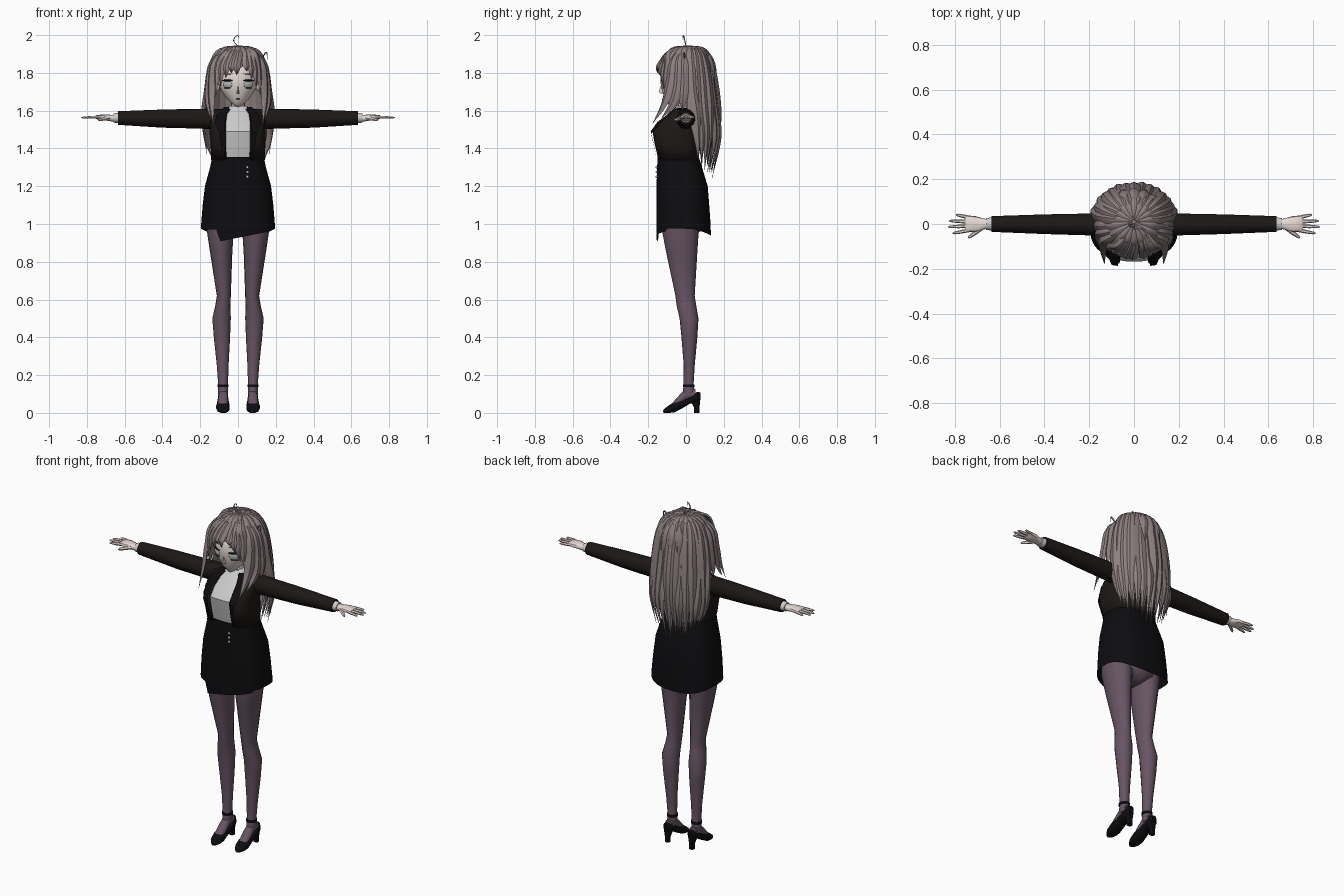
import bpy, bmesh, math, random
from mathutils import Vector as V, Matrix
random.seed(4)

def mat(name, *c):
    m = bpy.data.materials.new(name)
    m.diffuse_color = (*c, 1)
    return m

SKIN = mat("skin", .80, .70, .66)
HAIR = mat("hair", .27, .215, .22)
COAT = mat("dark_cloth", .012, .009, .008)
BLACK = mat("black_cloth", .004, .004, .005)
WHITE = mat("white_cloth", .68, .68, .68)
TIGHTS = mat("tights", .135, .09, .125)
EYE = mat("eye_grey", .42, .45, .44)

def finish(bm, name, m, mirror=False, angle=40):
    bmesh.ops.remove_doubles(bm, verts=bm.verts, dist=1e-5)
    bmesh.ops.recalc_face_normals(bm, faces=bm.faces)
    me = bpy.data.meshes.new(name)
    bm.to_mesh(me)
    bm.free()
    me.materials.append(m)
    for p in me.polygons:
        p.use_smooth = True
    me.set_sharp_from_angle(angle=math.radians(angle))
    ob = bpy.data.objects.new(name, me)
    bpy.context.collection.objects.link(ob)
    if mirror:
        ob.modifiers.new("mirror", 'MIRROR')
    return ob

def bridge(bm, rings, closed=True, caps=True):
    n = len(rings[0])
    for r, s in zip(rings, rings[1:]):
        for i in range(n if closed else n - 1):
            j = (i + 1) % n
            bm.faces.new((r[i], r[j], s[j], s[i]))
    if caps and closed:
        bm.faces.new(rings[0])
        bm.faces.new(rings[-1])

def loft(name, axis, rings, m, n=16, p=2, gap=0, caps=True, mirror=False, hem=None):
    """Rings are (position on axis, min a, max a, min b, max b); gap opens the front (degrees)."""
    bm, out = bmesh.new(), []
    pw = lambda v: math.copysign(abs(v) ** (2 / p), v)
    for k, (t, a0, a1, b0, b1) in enumerate(rings):
        ring = []
        for i in range(n):
            f = i / (n - 1 if gap else n)
            th = math.radians(-90 + gap + (360 - 2 * gap) * f)
            a = (a0 + a1) / 2 + (a1 - a0) / 2 * pw(math.cos(th))
            b = (b0 + b1) / 2 + (b1 - b0) / 2 * pw(math.sin(th))
            z = hem(a, b) if hem and k == len(rings) - 1 else t
            ring.append(bm.verts.new({'x': (t, a, b), 'y': (a, t, b), 'z': (a, b, z)}[axis]))
        out.append(ring)
    bridge(bm, out, not gap, caps)
    return finish(bm, name, m, mirror)

def ball(name, loc, size, m, mirror=False, turn=0):
    bm = bmesh.new()
    M = Matrix.Translation(loc) @ Matrix.Rotation(turn, 4, 'Z') @ Matrix.Diagonal((*size, 1))
    bmesh.ops.create_uvsphere(bm, u_segments=20, v_segments=12, radius=1, matrix=M)
    return finish(bm, name, m, mirror)

def spline(pts, steps=4):
    q = [V(p) for p in pts]
    q = [2 * q[0] - q[1]] + q + [2 * q[-1] - q[-2]]
    res = []
    for a, b, c, d in zip(q, q[1:], q[2:], q[3:]):
        for i in range(steps):
            t = i / steps
            res.append(.5 * (2 * b + (c - a) * t + (2 * a - 5 * b + 4 * c - d) * t ** 2 + (3 * b - a - 3 * c + d) * t ** 3))
    return res + [q[-2]]

def lock(bm, pts, w, t, tip=.04, root=.45):
    """Flat tapered strand, its wide side facing away from the head axis."""
    path, rings = spline(pts), []
    for i, p in enumerate(path):
        f = i / (len(path) - 1)
        d = (path[min(i + 1, len(path) - 1)] - path[max(i - 1, 0)]).normalized()
        o = p - V((0, .01, min(p.z - .03, 1.8)))
        o = (o - d * o.dot(d)).normalized()
        s = d.cross(o)
        k = root + (1 - root) * min(f / .35, 1) if f < .6 else max(tip, 1 - ((f - .6) / .4) ** 1.4)
        rings.append([bm.verts.new(p + s * w * k * x + o * t * k * y) for x, y in
                      ((-1, -.3), (-.5, .6), (0, 1), (.5, .6), (1, -.3), (0, -.6))])
    bridge(bm, rings)

# head, neck and face
bm = bmesh.new()
bmesh.ops.create_uvsphere(bm, u_segments=28, v_segments=20, radius=1)
for v in bm.verts:
    k = max(0, -v.co.z) ** 1.6
    v.co = V((v.co.x * (1 - .45 * k) * .108, (v.co.y * (1 - .4 * k) - .42 * k) * .115 - .02,
              1.765 + v.co.z * (.13 if v.co.z > 0 else .145)))
finish(bm, "head", SKIN)
loft("neck", 'z', [(1.55, -.045, .045, -.045, .04), (1.6, -.036, .036, -.04, .03), (1.7, -.036, .036, -.045, .03)], SKIN)
loft("nose", 'z', [(1.692, -.008, .008, -.138, -.11), (1.70, -.006, .006, -.145, -.11), (1.73, -.002, .002, -.134, -.11)], SKIN, 6)
ball("eye", (.055, -.113, 1.74), (.029, .009, .021), EYE, True, .5)
ball("upper_lash", (.056, -.117, 1.760), (.033, .009, .005), COAT, True, .5)
ball("lower_lash", (.056, -.114, 1.720), (.022, .007, .002), COAT, True, .5)
ball("eyebrow", (.052, -.118, 1.795), (.026, .006, .003), HAIR, True, .5)
ball("mouth", (0, -.124, 1.662), (.012, .004, .002), COAT)
ball("ear", (.107, .0, 1.735), (.012, .02, .03), SKIN, True)

# shirt and open jacket
loft("shirt", 'z', [(1.33, -.125, .125, -.135, .055), (1.42, -.13, .13, -.155, .055), (1.49, -.13, .13, -.168, .05),
                    (1.54, -.125, .125, -.13, .05), (1.59, -.1, .1, -.075, .045), (1.625, -.046, .046, -.05, .035)], WHITE, 28, 2.7)
coat = loft("jacket", 'z', [(1.34, -.142, .142, -.15, .07), (1.42, -.145, .145, -.17, .068), (1.49, -.146, .146, -.182, .066),
                     (1.545, -.145, .145, -.14, .064), (1.59, -.13, .13, -.085, .06), (1.615, -.075, .075, -.05, .045)], COAT, 32, 2.8, gap=19)
so = coat.modifiers.new("thickness", 'SOLIDIFY')
so.thickness = .008

# lapels along the jacket opening
bm = bmesh.new()
L = [((.045, -.055, 1.62), (.075, -.05, 1.618)), ((.062, -.105, 1.575), (.115, -.09, 1.575)), ((.07, -.152, 1.54), (.122, -.13, 1.535)),
     ((.072, -.187, 1.49), (.10, -.183, 1.48)), ((.07, -.155, 1.345), (.078, -.155, 1.345))]
bridge(bm, [[bm.verts.new(a), bm.verts.new(b)] for a, b in L], False)
finish(bm, "lapel", BLACK, True)

# sleeves, cuffs, hands
loft("sleeve", 'x', [(.09, -.052, .05, 1.5, 1.61), (.2, -.052, .048, 1.505, 1.61), (.4, -.046, .044, 1.51, 1.606),
                     (.635, -.036, .036, 1.525, 1.597)], COAT, 14, mirror=True)
loft("cuff", 'x', [(.62, -.03, .03, 1.533, 1.59), (.66, -.028, .028, 1.537, 1.585)], WHITE, 14, mirror=True)
loft("palm", 'x', [(.64, -.02, .02, 1.543, 1.578), (.67, -.024, .024, 1.543, 1.578), (.71, -.036, .036, 1.55, 1.58),
                   (.75, -.036, .038, 1.555, 1.577), (.755, -.03, .03, 1.56, 1.573)], SKIN, 12, 2.4, mirror=True)
bm = bmesh.new()
def finger(a, b, r):
    a, b = V(a), V(b)
    s = (b - a).cross(V((0, 0, 1))).normalized()
    rings = []
    for f, k in ((0, 1), (.5, .95), (.88, .7), (1, .25)):
        rings.append([bm.verts.new(a.lerp(b, f) + (s * math.cos(i * math.pi / 3) + V((0, 0, math.sin(i * math.pi / 3)))) * r * k) for i in range(6)])
    bridge(bm, rings)
for y0, y1, x1 in ((-.028, -.042, .81), (-.009, -.013, .83), (.01, .014, .825), (.029, .042, .795)):
    finger((.735, y0, 1.566), (x1, y1, 1.563), .0085)
finger((.68, -.018, 1.562), (.74, -.062, 1.55), .0105)
finish(bm, "fingers", SKIN, True)

# wrap skirt with slanted front hem
def hem(x, y):
    if y > -.1:
        return .975 - .035 * max(0, y / .13) ** 2
    return .97 if x < -.11 else .905 + .06 * (x + .11) / .3
loft("skirt", 'z', [(1.355, -.137, .137, -.15, .068), (1.3, -.148, .148, -.153, .085), (1.2, -.175, .175, -.156, .115),
                    (1.1, -.187, .187, -.157, .123), (1.0, -.195, .195, -.157, .13), (.97, -.196, .196, -.157, .132)],
     BLACK, 48, 2.6, caps=False, hem=hem)
loft("waistband", 'z', [(1.335, -.139, .139, -.148, .068), (1.352, -.137, .137, -.147, .066)], BLACK, 32, 2.6)
for z in (1.30, 1.275, 1.25):
    ball("skirt_button", (.05, -.155, z), (.007, .006, .007), WHITE)

# hips, legs, ankle straps
loft("hips", 'z', [(.93, -.03, .03, -.06, .04), (.97, -.12, .12, -.105, .085), (1.06, -.165, .165, -.125, .1),
                   (1.15, -.16, .16, -.125, .1), (1.3, -.12, .12, -.12, .06)], TIGHTS, 20)
loft("leg", 'z', [(1.08, .01, .168, -.13, .09), (.97, .022, .166, -.128, .068), (.85, .03, .148, -.105, .06), (.62, .038, .112, -.056, .046),
                  (.57, .04, .12, -.05, .054), (.5, .038, .136, -.034, .066), (.4, .042, .128, -.024, .06), (.25, .05, .112, -.012, .046),
                  (.15, .053, .105, -.012, .04), (.09, .053, .105, -.02, .05)], TIGHTS, 16, mirror=True)
loft("ankle_strap", 'z', [(.137, .049, .109, -.017, .045), (.151, .049, .109, -.017, .045)], BLACK, 16, mirror=True)

# feet and heeled shoes
loft("instep", 'y', [(.05, .056, .102, .08, .125), (0, .055, .103, .06, .13), (-.03, .052, .106, .04, .1), (-.075, .052, .108, .02, .05)], TIGHTS, 12, mirror=True)
loft("shoe", 'y', [(.076, .066, .092, .07, .108), (.06, .052, .106, .055, .112), (.02, .05, .108, .048, .085), (-.02, .046, .112, .024, .067),
                   (-.06, .043, .116, .003, .06), (-.09, .046, .112, 0, .04), (-.112, .058, .1, 0, .024), (-.122, .07, .088, .002, .012)],
     BLACK, 14, 2.4, mirror=True)
loft("heel", 'z', [(0, .064, .094, .042, .072), (.03, .064, .094, .042, .072), (.075, .054, .104, .02, .075)], BLACK, 10, 2.6, mirror=True)

# scalp under the strands
ball("scalp", (0, .015, 1.81), (.137, .128, .125), HAIR)

# long back strands in two layers
bm = bmesh.new()
for layer, count, r in ((0, 15, 1.0), (1, 11, .82)):
    for i in range(count):
        a = math.radians(4 + 172 * i / (count - 1))
        c, s = math.cos(a) * r, math.sin(a) * r
        end = 1.36 - .1 * s + random.uniform(-.03, .03)
        j = random.uniform(-.008, .008)
        lock(bm, [(.03 * c, .03 * s + .015, 1.935), (.11 * c, .02 + .09 * s, 1.91), (.152 * c, .03 + .112 * s + j, 1.80),
                  (.172 * c, .035 + .132 * s + j, 1.62), (.175 * c, .045 + .132 * s - j, 1.46), (.14 * c, .06 + .08 * s, end)],
             .032, .013)
finish(bm, "back_hair", HAIR, angle=30)

# crown strands radiating over the dome
bm = bmesh.new()
for i in range(18):
    a = 2 * math.pi * (i + .5) / 18
    c, s = math.cos(a), math.sin(a)
    e = random.uniform(1.7, 1.78) if s > -.6 else 1.82
    lock(bm, [(.01 * c, .01 + .01 * s, 1.94), (.085 * c, .01 + .085 * s, 1.922), (.136 * c, .01 + .136 * s, 1.845),
              (.155 * c, .012 + .15 * s, e)], .03, .011)
finish(bm, "crown_hair", HAIR, angle=30)

# fringe
bm = bmesh.new()
for x, e in ((-.112, 1.67), (-.088, 1.725), (-.062, 1.775), (-.034, 1.80), (-.006, 1.79), (.045, 1.81), (.07, 1.77), (.092, 1.72), (.113, 1.67)):
    y = -.15 + 3.2 * x * x
    lock(bm, [(.015 + x * .2, -.02, 1.94), (.01 + x * .7, -.095, 1.91), (x * .95, y + .008, 1.85), (x * 1.03, y - .004, (1.85 + e) / 2),
              (x * 1.05, y + .006, e)], .021, .008)
finish(bm, "fringe", HAIR, angle=30)

# front side locks falling onto the chest, and ear strands
bm = bmesh.new()
lock(bm, [(.05, -.03, 1.93), (.125, -.07, 1.86), (.142, -.085, 1.75), (.142, -.115, 1.64), (.132, -.178, 1.53)], .03, .014)
lock(bm, [(.05, -.02, 1.93), (.135, -.04, 1.86), (.158, -.045, 1.74), (.162, -.07, 1.64), (.145, -.13, 1.56)], .03, .013)
lock(bm, [(.05, 0, 1.93), (.138, -.01, 1.86), (.162, -.01, 1.74), (.17, -.015, 1.66), (.165, -.02, 1.6)], .032, .013)
lock(bm, [(.05, .01, 1.93), (.14, .03, 1.85), (.168, .04, 1.7), (.185, .06, 1.55), (.165, .07, 1.37)], .028, .013)
finish(bm, "side_locks", HAIR, True, 30)

# small upright curl and stray wisps
bm = bmesh.new()
lock(bm, [(0, 0, 1.94), (-.022, -.005, 1.965), (-.018, -.01, 1.985), (0, -.015, 1.998), (.006, -.02, 1.975)], .004, .003)
lock(bm, [(.12, .0, 1.86), (.14, -.01, 1.90), (.152, -.01, 1.905), (.155, -.01, 1.87)], .006, .004)
finish(bm, "stray_curls", HAIR)
